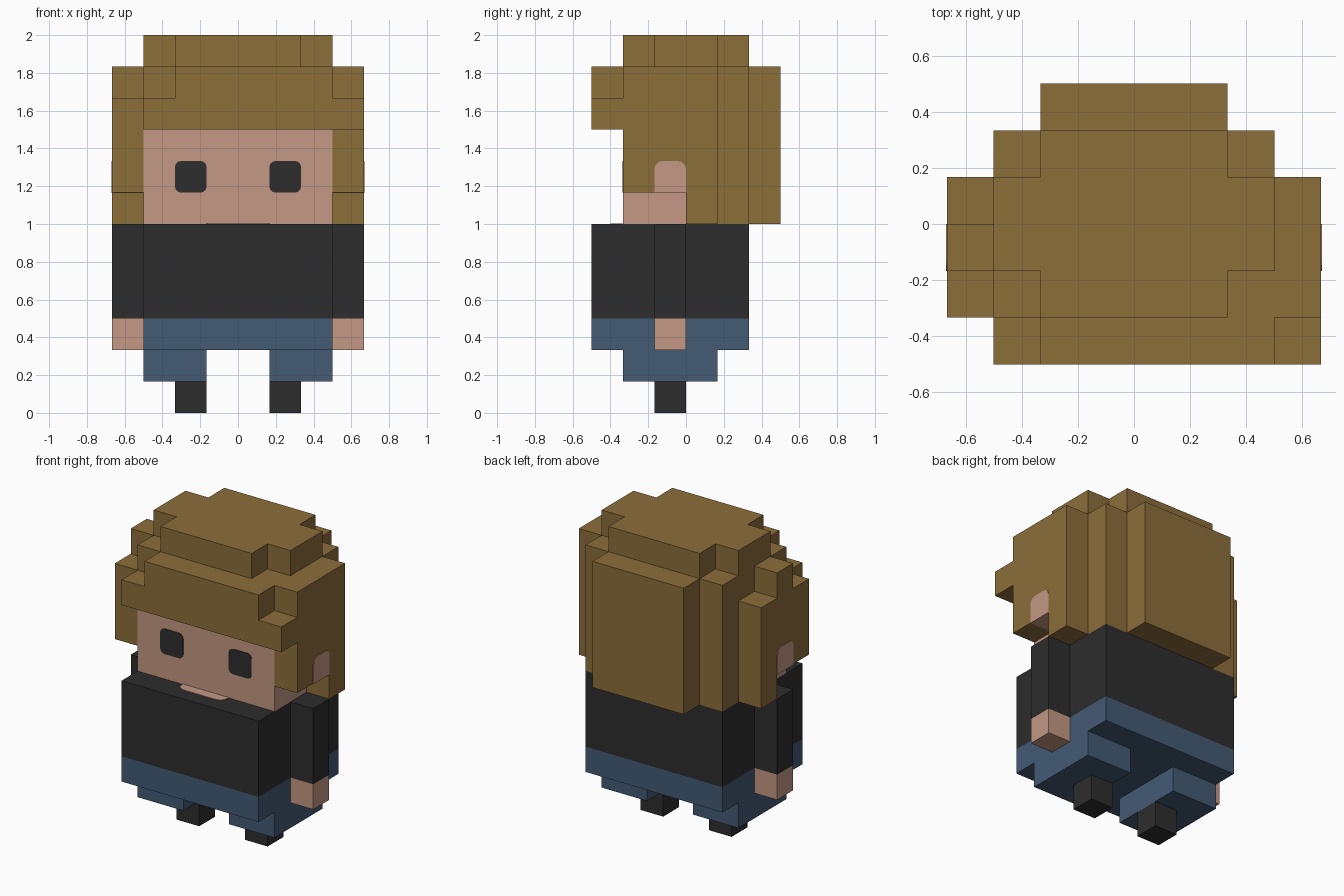
import bpy, bmesh, math

if "Cube" in bpy.data.objects:
    bpy.data.objects.remove(bpy.data.objects["Cube"])

U = 1 / 6  # one block of the figure's grid


def material(name, rgb):
    m = bpy.data.materials.new(name)
    lin = [((c / 255 + 0.055) / 1.055) ** 2.4 for c in rgb]
    m.diffuse_color = (*lin, 1)
    m.use_nodes = True
    m.node_tree.nodes["Principled BSDF"].inputs["Base Color"].default_value = m.diffuse_color
    return m


HAIR = material("brown hair", (140, 110, 58))
SKIN = material("skin", (195, 153, 131))
DARK = material("charcoal", (45, 45, 45))
BLUE = material("denim blue", (67, 91, 116))


def prism(name, mat, profile, axis, lo, hi):
    """Extrude a 2D profile (in blocks) along an axis from lo to hi."""
    place = {"x": lambda a, b, t: (t, a, b),
             "y": lambda a, b, t: (a, t, b),
             "z": lambda a, b, t: (a, b, t)}[axis]
    bm = bmesh.new()
    rings = [[bm.verts.new([c * U for c in place(a, b, t)]) for a, b in profile]
             for t in (lo, hi)]
    for ring in rings:
        bm.faces.new(ring)
    n = len(profile)
    for i in range(n):
        j = (i + 1) % n
        bm.faces.new((rings[0][i], rings[0][j], rings[1][j], rings[1][i]))
    bmesh.ops.recalc_face_normals(bm, faces=bm.faces)
    mesh = bpy.data.meshes.new(name)
    bm.to_mesh(mesh)
    bm.free()
    mesh.materials.append(mat)
    ob = bpy.data.objects.new(name, mesh)
    bpy.context.collection.objects.link(ob)
    return ob


def rect(a0, a1, b0, b1, r_low=0, r_high=0):
    """Rectangle outline with optional rounded lower / upper corners."""
    pts = []
    for k, (sa, sb, r) in enumerate([(-1, -1, r_low), (1, -1, r_low),
                                     (1, 1, r_high), (-1, 1, r_high)]):
        a, b = (a1 if sa > 0 else a0), (b1 if sb > 0 else b0)
        if not r:
            pts.append((a, b))
            continue
        for s in range(4):
            t = math.pi * (1 + k / 2 + s / 6)
            pts.append((a - sa * r + r * math.cos(t), b - sb * r + r * math.sin(t)))
    return pts


def box(name, mat, x, y, z):
    return prism(name, mat, rect(*x, *y), "z", *z)


# Torso: sweater over trousers
box("sweater", DARK, (-3, 3), (-3, 2), (3, 6))
box("trousers_waist", BLUE, (-3, 3), (-3, 2), (2, 3))

# Head
box("face", SKIN, (-3, 3), (-2, 0), (6, 9))
prism("neckline", SKIN, rect(-1, 1, -2.4, -2, 0.3), "z", 6, 6.02)

# Paired limbs, eyes and ears
for side, s in (("left", -1), ("right", 1)):
    def span(a, b):
        return tuple(sorted((s * a, s * b)))
    box(side + "_foot", DARK, span(1, 2), (-1, 0), (0, 1))
    box(side + "_trouser_leg", BLUE, span(1, 3), (-2, 1), (1, 2))
    box(side + "_sleeve", DARK, span(3, 4), (-1, 0), (3, 6))
    box(side + "_hand", SKIN, span(3, 4), (-1, 0), (2, 3))
    prism(side + "_eye", DARK, rect(*span(1, 2), 7, 8, 0.18, 0.18), "y", -2.02, -2)
    prism(side + "_ear", SKIN, rect(-1, 0, 6.98, 8, 0, 0.25), "x", *span(3, 4.02))

# Hair: cap over the head, crown slab, back panel, fringe and sides
prism("hair_cap", HAIR, [(-2, 9), (0, 9), (0, 6), (2, 6), (2, 11), (-2, 11)],
      "x", -3, 3)
prism("hair_crown", HAIR, [(-2, -2), (2, -2), (2, -1), (3, -1), (3, 1), (2, 1),
                           (2, 2), (-2, 2), (-2, 1), (-3, 1), (-3, -1), (-2, -1)],
      "z", 11, 12)
box("hair_back", HAIR, (-2, 2), (2, 3), (6, 11))
prism("hair_fringe", HAIR, [(-3, 9), (4, 9), (4, 10), (3, 10), (3, 11), (-2, 11),
                            (-2, 10), (-3, 10)], "y", -3, -2)
lower_edge = [(-2, 7), (0, 7), (0, 6), (1, 6)]
prism("hair_right_side", HAIR, lower_edge + [(1, 11), (-2, 11)], "x", 3, 4)
prism("hair_left_side", HAIR, lower_edge + [(1, 10), (0, 10), (0, 11), (-1, 11),
                                            (-1, 10), (-2, 10)], "x", -4, -3)
